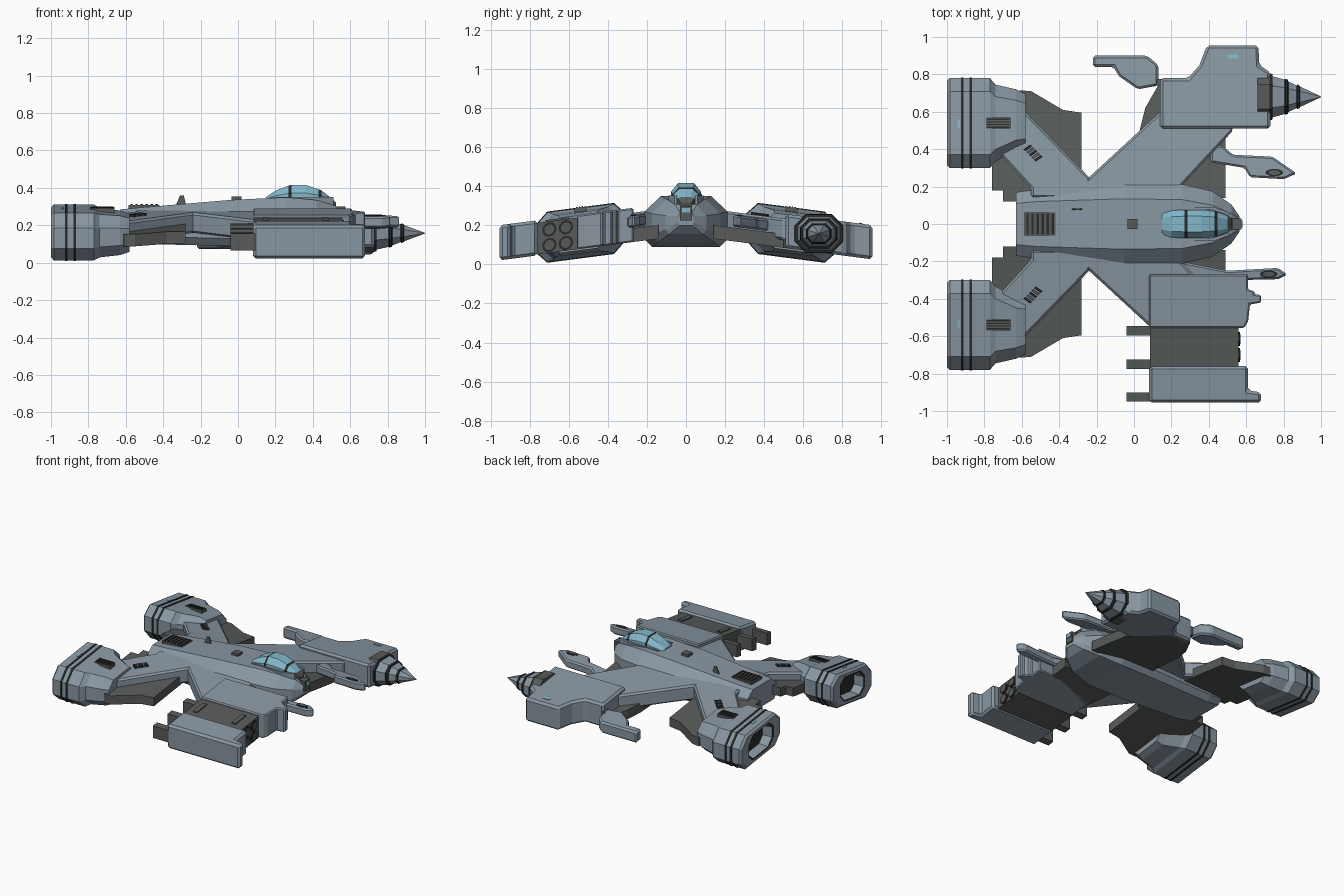
import bpy, bmesh, math

def colour(name, rgb):
    m = bpy.data.materials.new(name)
    m.diffuse_color = (*rgb, 1)
    return m

MATS = [colour("hull_grey", (0.25, 0.31, 0.36)), colour("dark_grey", (0.095, 0.105, 0.10)),
        colour("black_trim", (0.022, 0.024, 0.024)), colour("glass_blue", (0.23, 0.48, 0.60))]
GREY, DARK, BLACK, BLUE = range(4)
DROP = 0.13  # wings slope down towards the tips

def loft(name, rings, mats, droop=False, bevel=0.0):
    """Skin equal-length rings, cap both ends; mats is one index or one per band (+ end cap)."""
    bm = bmesh.new()
    vs = [[bm.verts.new((x, y, z - DROP * abs(y) * droop)) for x, y, z in r] for r in rings]
    n = len(rings[0])
    if isinstance(mats, int):
        mats = [mats] * len(rings)
    for a, b, m in zip(vs, vs[1:], mats):
        for i in range(n):
            j = (i + 1) % n
            bm.faces.new((a[i], a[j], b[j], b[i])).material_index = m
    bm.faces.new(vs[0]).material_index = mats[0]
    bm.faces.new(vs[-1]).material_index = mats[-1]
    bmesh.ops.recalc_face_normals(bm, faces=bm.faces)
    me = bpy.data.meshes.new(name)
    bm.to_mesh(me)
    bm.free()
    for m in MATS:
        me.materials.append(m)
    ob = bpy.data.objects.new(name, me)
    bpy.context.collection.objects.link(ob)
    if bevel:
        mod = ob.modifiers.new("edge", 'BEVEL')
        mod.width, mod.segments, mod.limit_method = bevel, 1, 'ANGLE'
    return ob

def slab(name, outline, lo, hi, mat=GREY, side=1, droop=True, bevel=0.0):
    return loft(name, [[(x, y * side, z) for x, y in outline] for z in (lo, hi)], mat, droop, bevel)

def box(name, x0, x1, y0, y1, lo, hi, mat=GREY, side=1, droop=True, bevel=0.0):
    return slab(name, [(x0, y0), (x1, y0), (x1, y1), (x0, y1)], lo, hi, mat, side, droop, bevel)

def octagon(x, cy, cz, hy, hz, cut=0.4):
    c = cut * min(hy, hz) * 1.4
    q = [(hy, hz - c), (hy - c, hz), (c - hy, hz), (-hy, hz - c)]
    q += [(-a, -b) for a, b in q]
    return [(x, cy + a, cz + b) for a, b in q]

# Fuselage: x, top half width, side half width, top, shoulder, lower side, bottom
rings = []
for x, wt, w, zt, zs, zl, zb in [
        (-0.63, 0.11, 0.17, 0.285, 0.235, 0.15, 0.12), (-0.52, 0.12, 0.185, 0.295, 0.24, 0.14, 0.10),
        (-0.05, 0.135, 0.212, 0.335, 0.27, 0.13, 0.09), (0.26, 0.13, 0.212, 0.35, 0.27, 0.13, 0.09),
        (0.42, 0.10, 0.175, 0.335, 0.26, 0.15, 0.115), (0.52, 0.055, 0.105, 0.305, 0.25, 0.18, 0.155),
        (0.565, 0.03, 0.04, 0.265, 0.245, 0.215, 0.20)]:
    half = [(w * 0.82, zb), (w, zl), (w, zs), (wt, zt)]
    rings.append([(x, y, z) for y, z in half] + [(x, -y, z) for y, z in reversed(half)])
loft("fuselage", rings, GREY)
box("nose_sensor", 0.52, 0.575, -0.03, 0.03, 0.225, 0.30, DARK, droop=False)
box("nose_lamp", 0.57, 0.58, -0.02, 0.02, 0.265, 0.29, BLUE, droop=False)

# Canopy with dark ribs
rings = []
for x, w, z in [(0.15, 0.055, 0.352), (0.20, 0.072, 0.385), (0.27, 0.076, 0.412), (0.285, 0.076, 0.416),
                (0.36, 0.076, 0.416), (0.43, 0.068, 0.393), (0.447, 0.064, 0.386), (0.50, 0.045, 0.345),
                (0.525, 0.03, 0.31)]:
    mid = 0.33 + (z - 0.33) * 0.5
    half = [(w, 0.29), (w, mid), (w * 0.55, z)]
    rings.append([(x, a, b) for a, b in half] + [(x, -a, b) for a, b in reversed(half)])
loft("canopy", rings, [BLUE, BLUE, BLACK, BLUE, BLUE, BLACK, BLUE, DARK, DARK])
for s in (1, -1):
    slab("canopy_sill", [(0.17, 0.07), (0.42, 0.075), (0.51, 0.045), (0.51, 0.06), (0.43, 0.09), (0.17, 0.085)],
         0.30, 0.352, GREY, s, False)

# Details on the fuselage top
box("top_vent", -0.585, -0.42, -0.062, 0.062, 0.27, 0.309, DARK, droop=False)
for i in range(6):
    x = -0.575 + i * 0.027
    box("top_vent_slat", x, x + 0.012, -0.055, 0.055, 0.28, 0.314, BLACK, droop=False)
box("top_hatch", -0.035, 0.02, -0.027, 0.027, 0.32, 0.355, DARK, droop=False)
loft("antenna_fin", [[(-0.335, y, 0.30), (-0.275, y, 0.30), (-0.29, y, 0.36), (-0.31, y, 0.36)]
                     for y in (0.075, 0.083)], DARK)

# Diagonal arms, dark lower plates and engines on both sides
front_arm = [(-0.36, 0.14), (0.20, 0.14), (0.27, 0.22), (0.53, 0.50), (0.50, 0.60), (0.14, 0.60), (-0.24, 0.25)]
rear_arm = [(-0.20, 0.14), (-0.24, 0.25), (-0.60, 0.62), (-0.72, 0.60), (-0.76, 0.42), (-0.55, 0.19), (-0.55, 0.14)]
rear_plate = [(-0.28, 0.12), (-0.28, 0.595), (-0.38, 0.61), (-0.55, 0.71), (-0.61, 0.715), (-0.70, 0.55),
              (-0.76, 0.42), (-0.76, 0.18), (-0.70, 0.18), (-0.70, 0.12)]
for s in (1, -1):
    slab("front_arm", front_arm, 0.19, 0.30, GREY, s, bevel=0.012)
    slab("rear_arm", rear_arm, 0.19, 0.30, GREY, s, bevel=0.012)
    slab("rear_plate", rear_plate, 0.18, 0.245, DARK, s)
    outer = [(0.30, 0.74), (0.14, 0.76), (0.06, 0.62), (0.03, 0.50)] if s > 0 else [(0.10, 0.50)]
    slab("front_plate", [(0.0, 0.14), (0.49, 0.14), (0.49, 0.50)] + outer, 0.15, 0.22, DARK, s)

    # Engine: tapered octagonal body with a hollow exhaust
    cz = 0.232
    rings = [octagon(x, cy * s, cz, hy, hz) for x, cy, hy, hz in [
        (-0.58, 0.55, 0.145, 0.09), (-0.63, 0.555, 0.165, 0.105), (-0.74, 0.54, 0.205, 0.115),
        (-0.77, 0.54, 0.24, 0.127), (-0.985, 0.54, 0.24, 0.127), (-1.0, 0.54, 0.225, 0.112),
        (-1.0, 0.54, 0.15, 0.095), (-0.995, 0.54, 0.135, 0.085), (-0.90, 0.54, 0.12, 0.075)]]
    loft("engine", rings, [GREY, GREY, GREY, GREY, GREY, GREY, BLACK, GREY, DARK], True)
    for x in (-0.925, -0.88):
        loft("engine_band", [octagon(x + d, 0.54 * s, cz, 0.244, 0.131) for d in (0, 0.014)], BLACK, True)
    box("engine_lamp", -0.945, -0.93, 0.515, 0.56, 0.35, 0.362, BLUE, s)
    box("engine_vent", -0.79, -0.66, 0.51, 0.57, 0.32, 0.363, DARK, s)
    for i in range(4):
        y = 0.514 + i * 0.014
        box("engine_vent_slat", -0.785, -0.665, y, y + 0.007, 0.33, 0.367, BLACK, s)

    # Slanted vent on the rear arm
    for i in range(5):
        x, y = -0.59 + i * 0.014, 0.40 - i * 0.014
        slab("arm_vent_slat", [(x, y), (x + 0.035, y + 0.025), (x + 0.045, y + 0.015), (x + 0.01, y - 0.01)],
             0.28, 0.312, BLACK if i % 2 == 0 else DARK, s)

# Left wing pod, its rear claw and tip lamp
slab("left_pod", [(0.14, 0.51), (0.73, 0.51), (0.73, 0.81), (0.67, 0.85), (0.665, 0.955), (0.39, 0.955),
                  (0.35, 0.85), (0.29, 0.78), (0.14, 0.78)], 0.15, 0.325, GREY, bevel=0.015)
slab("rear_claw", [(-0.22, 0.90), (0.07, 0.90), (0.13, 0.85), (0.13, 0.74), (0.02, 0.72), (-0.08, 0.79),
                   (-0.11, 0.84), (-0.22, 0.84)], 0.19, 0.275, GREY, bevel=0.012)
box("claw_link", 0.08, 0.18, 0.74, 0.775, 0.20, 0.27, DARK)
box("pod_lamp", 0.50, 0.555, 0.885, 0.905, 0.315, 0.329, BLUE)

# Stepped drill on the left pod
rings = [octagon(x, 0.68, 0.158, r, r * 0.8, 0.42) for x, r in [
    (0.66, 0.125), (0.725, 0.125), (0.74, 0.122), (0.74, 0.11), (0.805, 0.092), (0.81, 0.096), (0.822, 0.092),
    (0.825, 0.082), (0.87, 0.06), (0.872, 0.066), (0.885, 0.061), (0.887, 0.055), (1.0, 0.002)]]
loft("drill", rings, [DARK, BLACK, BLACK, GREY, BLACK, BLACK, BLACK, GREY, BLACK, BLACK, BLACK, GREY, GREY])

# Right wing pod: inner block, launcher, outer block
R = -1
slab("right_pod_inner", [(0.08, 0.27), (0.61, 0.27), (0.61, 0.35), (0.645, 0.36), (0.645, 0.375), (0.68, 0.38),
                         (0.68, 0.42), (0.62, 0.43), (0.61, 0.52), (0.59, 0.555), (0.08, 0.555)],
     0.15, 0.325, GREY, R, bevel=0.012)
slab("right_pod_outer", [(0.08, 0.76), (0.61, 0.76), (0.61, 0.89), (0.68, 0.90), (0.68, 0.955), (0.08, 0.955)],
     0.145, 0.325, GREY, R, bevel=0.015)
box("launcher", 0.085, 0.56, 0.55, 0.765, 0.15, 0.312, DARK, R)
for x in (0.13, 0.45):
    box("launcher_lug", x, x + 0.035, 0.60, 0.72, 0.30, 0.32, DARK, R)
for y in (0.57, 0.75, 0.925):
    box("launcher_rail", -0.04, 0.12, y - 0.025, y + 0.025, 0.19, 0.28, DARK, R)
for y in (-0.70, -0.615):
    for z in (0.19, 0.27):
        for r, x, m in ((0.037, 0.566, BLACK), (0.026, 0.570, DARK)):
            loft("launch_tube", [[(d, y + r * math.cos(i * math.pi / 6), z + r * math.sin(i * math.pi / 6))
                                  for i in range(12)] for d in (0.55, x)], m, True)

# Front prongs with dark oval vents
slab("left_prong", [(0.41, 0.42), (0.47, 0.42), (0.53, 0.37), (0.74, 0.36), (0.87, 0.27), (0.80, 0.24),
                    (0.62, 0.25), (0.59, 0.30), (0.41, 0.33)], 0.225, 0.285, GREY, bevel=0.01)
slab("right_prong", [(0.25, 0.20), (0.50, 0.25), (0.77, 0.235), (0.82, 0.27), (0.77, 0.295), (0.55, 0.30),
                     (0.25, 0.32)], 0.225, 0.285, GREY, R, bevel=0.01)
for cx, cy in ((0.75, 0.275), (0.72, -0.268)):
    for k, z, m in ((1, 0.288, BLACK), (0.65, 0.291, DARK)):
        slab("prong_vent", [(cx + 0.048 * k * math.cos(i * math.pi / 6), cy + 0.02 * k * math.sin(i * math.pi / 6))
                            for i in range(12)], 0.27, z, m)
